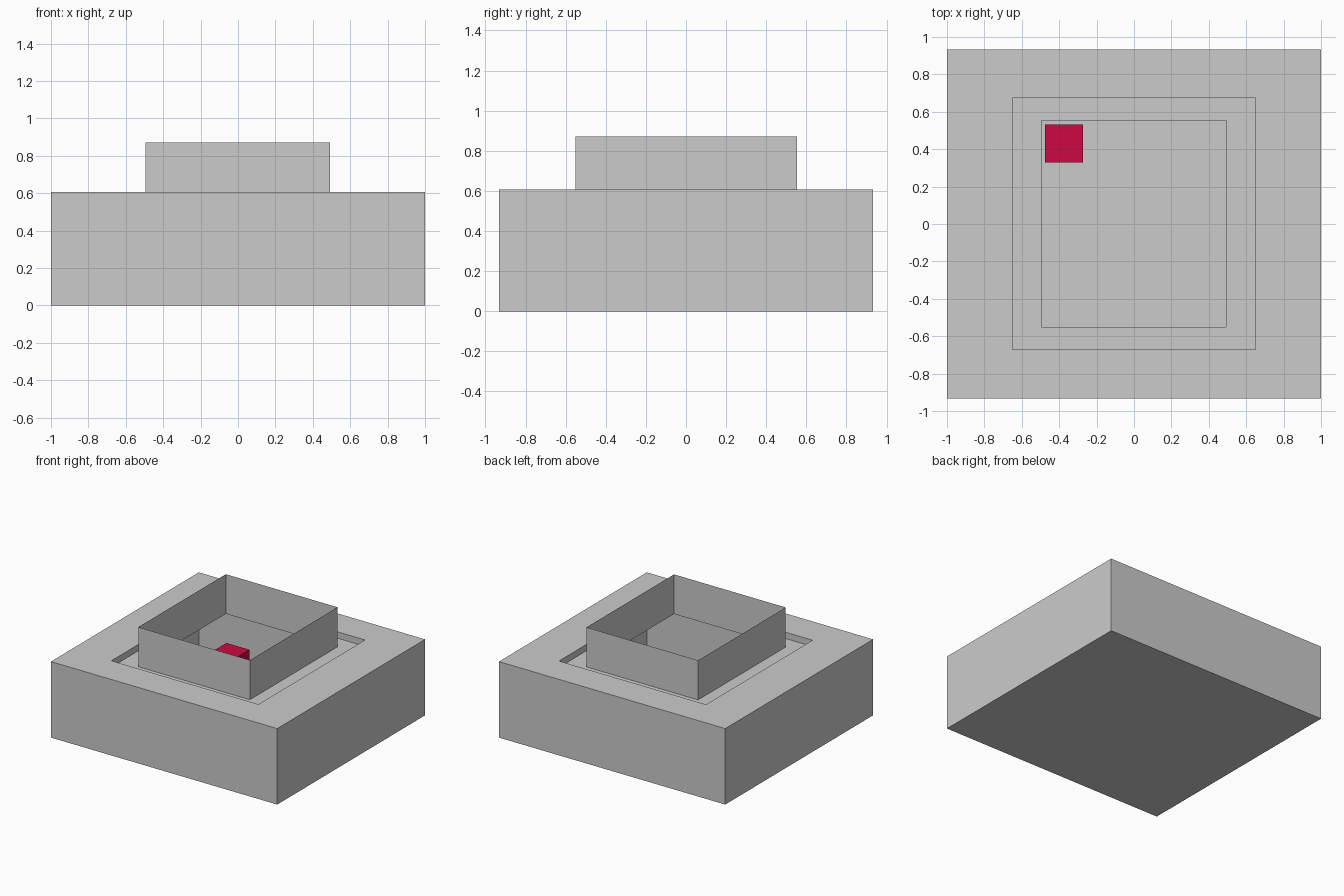
import bpy
import bmesh
from mathutils import Matrix

if "Cube" in bpy.data.objects:
    bpy.data.objects.remove(bpy.data.objects["Cube"])

# Rectangular rings of the thin shell: x min, x max, y min, y max, z
RINGS = [
    (-1.0, 1.0, -0.933, 0.933, 0.0),       # base bottom
    (-1.0, 1.0, -0.933, 0.933, 0.607),     # base top edge
    (-0.65, 0.65, -0.67, 0.675, 0.607),    # recess rim
    (-0.65, 0.65, -0.67, 0.675, 0.556),    # recess floor, outer
    (-0.495, 0.492, -0.552, 0.554, 0.556), # recess floor, at the collar
    (-0.495, 0.492, -0.552, 0.554, 0.872), # collar top, left open
]


def make_object(name, bm):
    mesh = bpy.data.meshes.new(name)
    bm.to_mesh(mesh)
    bm.free()
    obj = bpy.data.objects.new(name, mesh)
    bpy.context.collection.objects.link(obj)
    return obj


def add_ring(bm, x0, x1, y0, y1, z):
    return [bm.verts.new((x, y, z))
            for x, y in ((x0, y0), (x1, y0), (x1, y1), (x0, y1))]


# Hollow base with stepped recess and open square collar
bm = bmesh.new()
rings = [add_ring(bm, *r) for r in RINGS]
bm.faces.new(reversed(rings[0]))
for low, high in zip(rings, rings[1:]):
    for i in range(4):
        j = (i + 1) % 4
        bm.faces.new((low[i], low[j], high[j], high[i]))
make_object("hollow_base_with_collar", bm)

# Small red block inside the hollow
bm = bmesh.new()
bmesh.ops.create_cube(bm, size=0.203, matrix=Matrix.Translation((-0.374, 0.431, 0.235)))
block = make_object("red_block", bm)
red = bpy.data.materials.new("red")
red.diffuse_color = (0.6, 0.003, 0.055, 1.0)
red.use_nodes = True
red.node_tree.nodes["Principled BSDF"].inputs["Base Color"].default_value = red.diffuse_color
block.data.materials.append(red)
